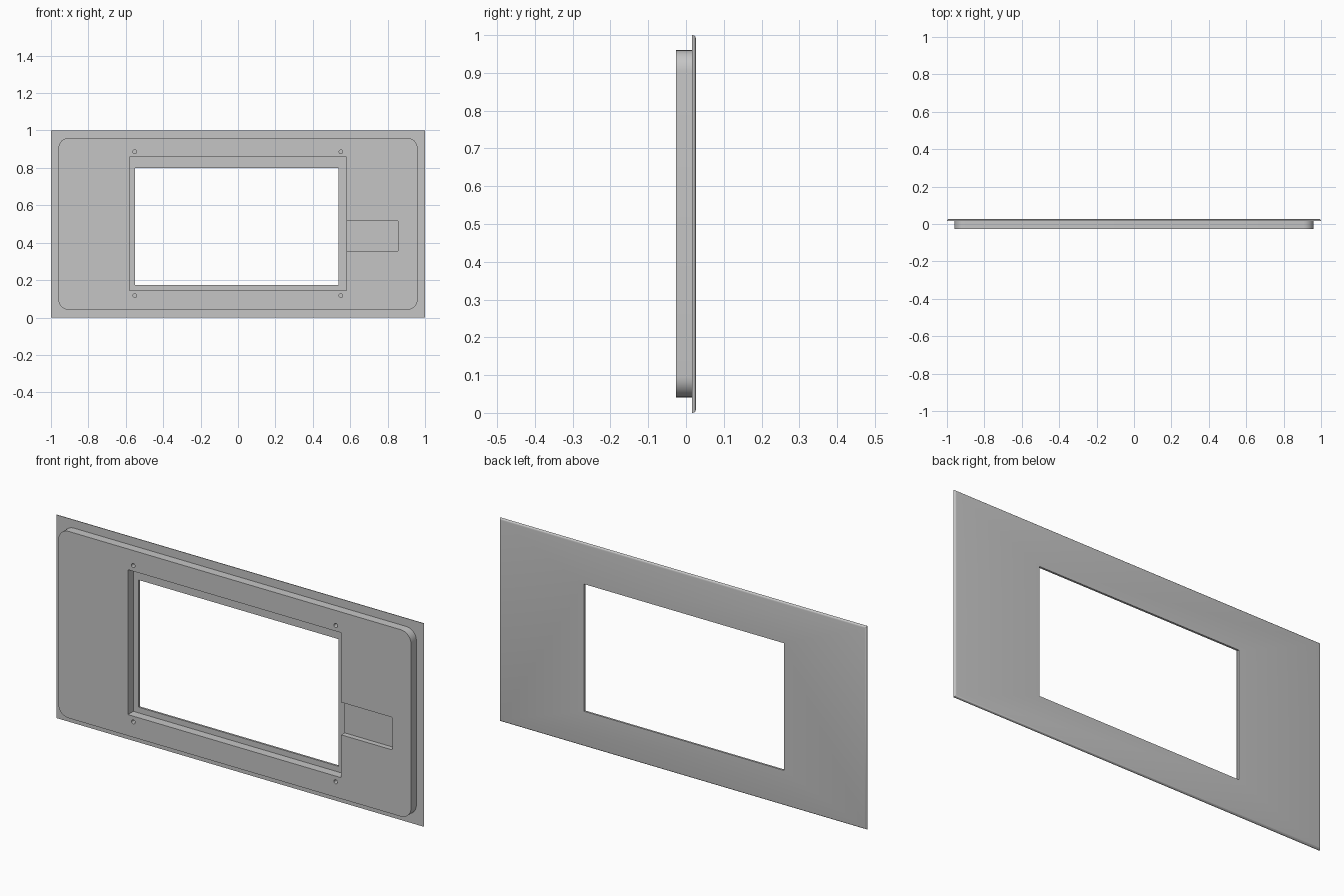
import bpy, bmesh, math
from mathutils import Matrix

cube = bpy.data.objects.get("Cube")
if cube:
    bpy.data.objects.remove(cube, do_unlink=True)

grey = bpy.data.materials.new("light_grey")
grey.use_nodes = True
colour = (0.56, 0.56, 0.56, 1)
grey.diffuse_color = colour
grey.node_tree.nodes["Principled BSDF"].inputs["Base Color"].default_value = colour

BACK, SEAM, FRONT = 0.026, 0.016, -0.026


def make_object(name, bm):
    bmesh.ops.recalc_face_normals(bm, faces=bm.faces)
    mesh = bpy.data.meshes.new(name)
    bm.to_mesh(mesh)
    bm.free()
    mesh.materials.append(grey)
    obj = bpy.data.objects.new(name, mesh)
    bpy.context.collection.objects.link(obj)
    return obj


def slab(name, x0, x1, z0, z1, y0, y1, radius=0.0, segments=8, back_round=0.0):
    """Box with optional rounded corners or a rounded back rim."""
    bm = bmesh.new()
    bmesh.ops.create_cube(bm, size=1)
    for v in bm.verts:
        v.co.x = x1 if v.co.x > 0 else x0
        v.co.y = y1 if v.co.y > 0 else y0
        v.co.z = z1 if v.co.z > 0 else z0
    if radius:
        edges = [e for e in bm.edges
                 if abs(e.verts[0].co.y - e.verts[1].co.y) > 1e-5]
        bmesh.ops.bevel(bm, geom=edges, offset=radius, segments=segments,
                        profile=0.5, affect='EDGES')
    if back_round:
        edges = [e for e in bm.edges
                 if all(abs(v.co.y - y1) < 1e-5 for v in e.verts)]
        bmesh.ops.bevel(bm, geom=edges, offset=back_round, segments=4,
                        profile=0.5, affect='EDGES')
    return make_object(name, bm)


def pegs(name, spots, radius, y0, y1):
    """Cylinders along y, one at each (x, z) spot."""
    bm = bmesh.new()
    for x, z in spots:
        place = (Matrix.Translation((x, (y0 + y1) / 2, z))
                 @ Matrix.Rotation(math.pi / 2, 4, 'X'))
        bmesh.ops.create_cone(bm, cap_ends=True, segments=20, radius1=radius,
                              radius2=radius, depth=y1 - y0, matrix=place)
    return make_object(name, bm)


def combine(target, other, operation):
    mod = target.modifiers.new("combine", 'BOOLEAN')
    mod.operation = operation
    mod.solver = 'EXACT'
    mod.object = other
    bpy.context.view_layer.objects.active = target
    bpy.ops.object.modifier_apply(modifier=mod.name)
    bpy.data.objects.remove(other, do_unlink=True)


# Thick raised body with four blind screw holes
body = slab("raised_body", -0.96, 0.96, 0.041, 0.96, FRONT, SEAM + 0.004,
            radius=0.055)
spots = [(x, z) for x in (-0.552, 0.55) for z in (0.117, 0.886)]
combine(body, pegs("screw_holes", spots, 0.01, -0.06, 0.006), 'DIFFERENCE')

# Thin flange with a rounded back rim
panel = slab("bezel_panel", -1, 1, 0, 1, SEAM, BACK, back_round=0.009)
combine(panel, body, 'UNION')

# Stepped screen recess, open window and shallow side pocket
combine(panel, slab("screen_recess", -0.581, 0.58, 0.145, 0.858,
                    FRONT - 0.05, SEAM), 'DIFFERENCE')
combine(panel, slab("window", -0.552, 0.537, 0.173, 0.799, -0.1, 0.1), 'DIFFERENCE')
combine(panel, slab("side_pocket", 0.56, 0.858, 0.356, 0.516,
                    FRONT - 0.05, 0.0, radius=0.005, segments=3), 'DIFFERENCE')

# Smooth the rounded parts only
bpy.ops.object.select_all(action='DESELECT')
panel.select_set(True)
bpy.context.view_layer.objects.active = panel
bpy.ops.object.shade_smooth_by_angle(angle=math.radians(30))
